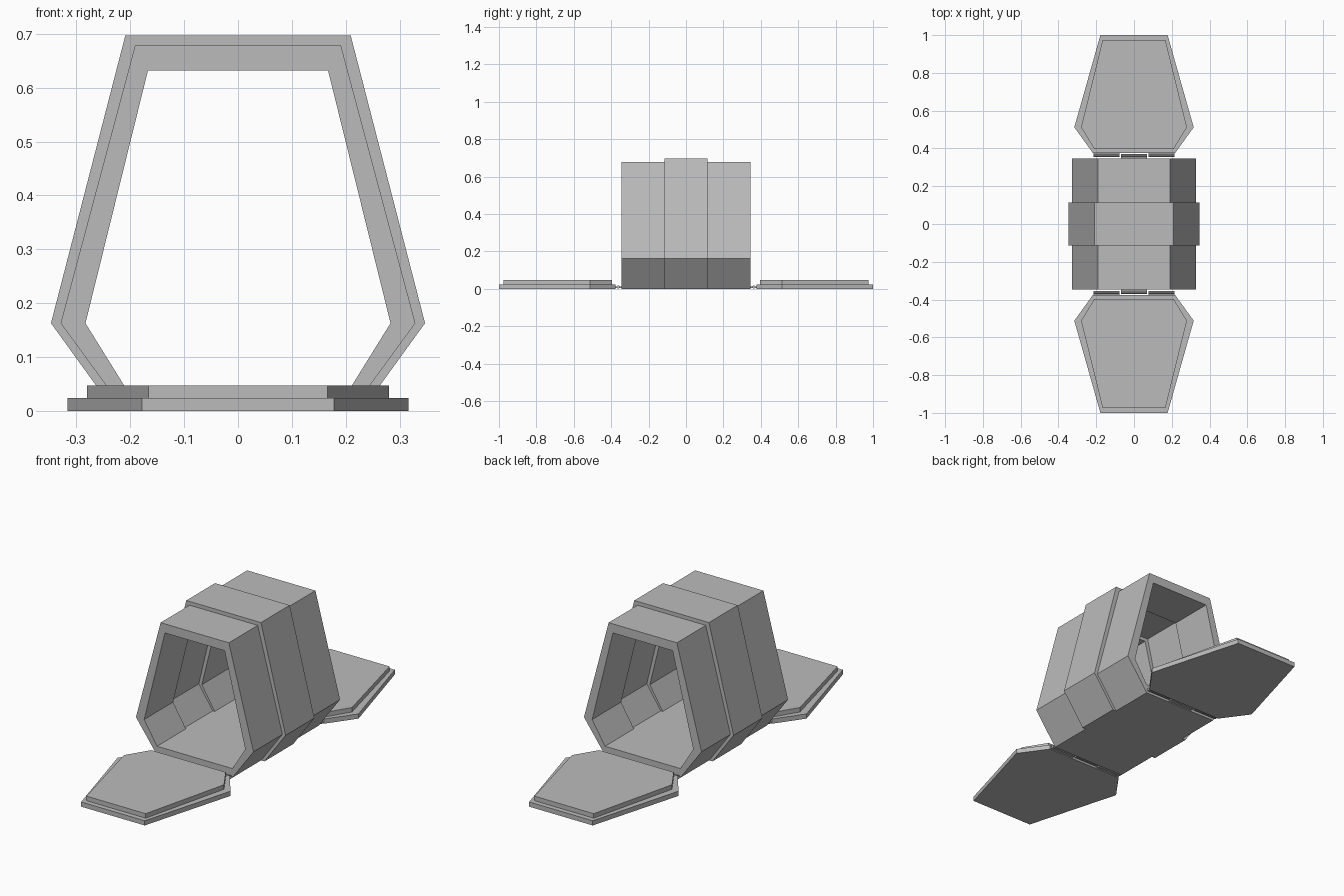
import bpy
import bmesh
from math import pi
from mathutils import Matrix

cube = bpy.data.objects.get("Cube")
if cube:
    bpy.data.objects.remove(cube, do_unlink=True)

GREY = (0.5, 0.5, 0.5, 1)
grey = bpy.data.materials.new("plain grey")
grey.use_nodes = True
grey.diffuse_color = GREY
grey.node_tree.nodes["Principled BSDF"].inputs["Base Color"].default_value = GREY


def finish(name, bm):
    bmesh.ops.recalc_face_normals(bm, faces=bm.faces)
    mesh = bpy.data.meshes.new(name)
    bm.to_mesh(mesh)
    bm.free()
    mesh.materials.append(grey)
    obj = bpy.data.objects.new(name, mesh)
    bpy.context.collection.objects.link(obj)
    return obj


def outline(half):
    """Mirror three (half width, height) points into a closed hexagon."""
    return half + [(-x, h) for x, h in reversed(half)]


def bridge(bm, a, b):
    for i in range(len(a)):
        j = (i + 1) % len(a)
        bm.faces.new((a[i], a[j], b[j], b[i]))


def tube(name, sections):
    """Join (y, outer, inner) sections into one hollow stepped tunnel."""
    bm = bmesh.new()

    def loop(half, y):
        return [bm.verts.new((x, y, z)) for x, z in outline(half)]

    outer = [loop(o, y) for y, o, i in sections]
    inner = [loop(i, y) for y, o, i in sections]
    # One closed skin: along the outside, then back along the inside
    skin = outer + inner[::-1]
    for k in range(len(skin)):
        bridge(bm, skin[k], skin[(k + 1) % len(skin)])
    return finish(name, bm)


def plate(bm, half, z0, z1, side):
    low, high = ([bm.verts.new((x, side * y, z)) for x, y in outline(half)]
                 for z in (z0, z1))
    bridge(bm, low, high)
    bm.faces.new(low)
    bm.faces.new(high)


# Tunnel body with a wider band around its middle
end_out = [(0.21, 0), (0.329, 0.163), (0.191, 0.678)]
end_in = [(0.211, 0.047), (0.283, 0.163), (0.167, 0.632)]
band_out = [(0.229, 0), (0.347, 0.163), (0.209, 0.697)]
band_in = [(0.222, 0.047), (0.3, 0.163), (0.183, 0.65)]
END, BAND = 0.346, 0.115
tube("tunnel_body", [
    (-END, end_out, end_in), (-BAND, end_out, end_in),
    (-BAND, band_out, band_in), (BAND, band_out, band_in),
    (BAND, end_out, end_in), (END, end_out, end_in)])

# Two stepped doors lying open, each with a three-part hinge
for label, side in (("front", -1), ("back", 1)):
    bm = bmesh.new()
    plate(bm, [(0.218, 0.376), (0.316, 0.512), (0.178, 1)], 0, 0.024, side)
    plate(bm, [(0.209, 0.396), (0.28, 0.512), (0.166, 0.975)], 0.024, 0.047, side)
    finish(label + "_door", bm)

    for part, x in (("right", -0.145), ("middle", 0), ("left", 0.145)):
        bm = bmesh.new()
        bmesh.ops.create_cone(
            bm, cap_ends=True, segments=10, radius1=0.008, radius2=0.008, depth=0.138,
            matrix=Matrix.Translation((x, side * 0.362, 0.01)) @ Matrix.Rotation(pi / 2, 4, "Y"))
        # Short leaf tying the knuckle to the body or to the door
        y = 0.351 if part == "middle" else 0.372
        bmesh.ops.create_cube(
            bm, size=1, matrix=Matrix.Translation((x, side * y, 0.008))
            @ Matrix.Diagonal((0.138, 0.012, 0.008, 1)))
        finish(f"{label}_hinge_{part}", bm)
